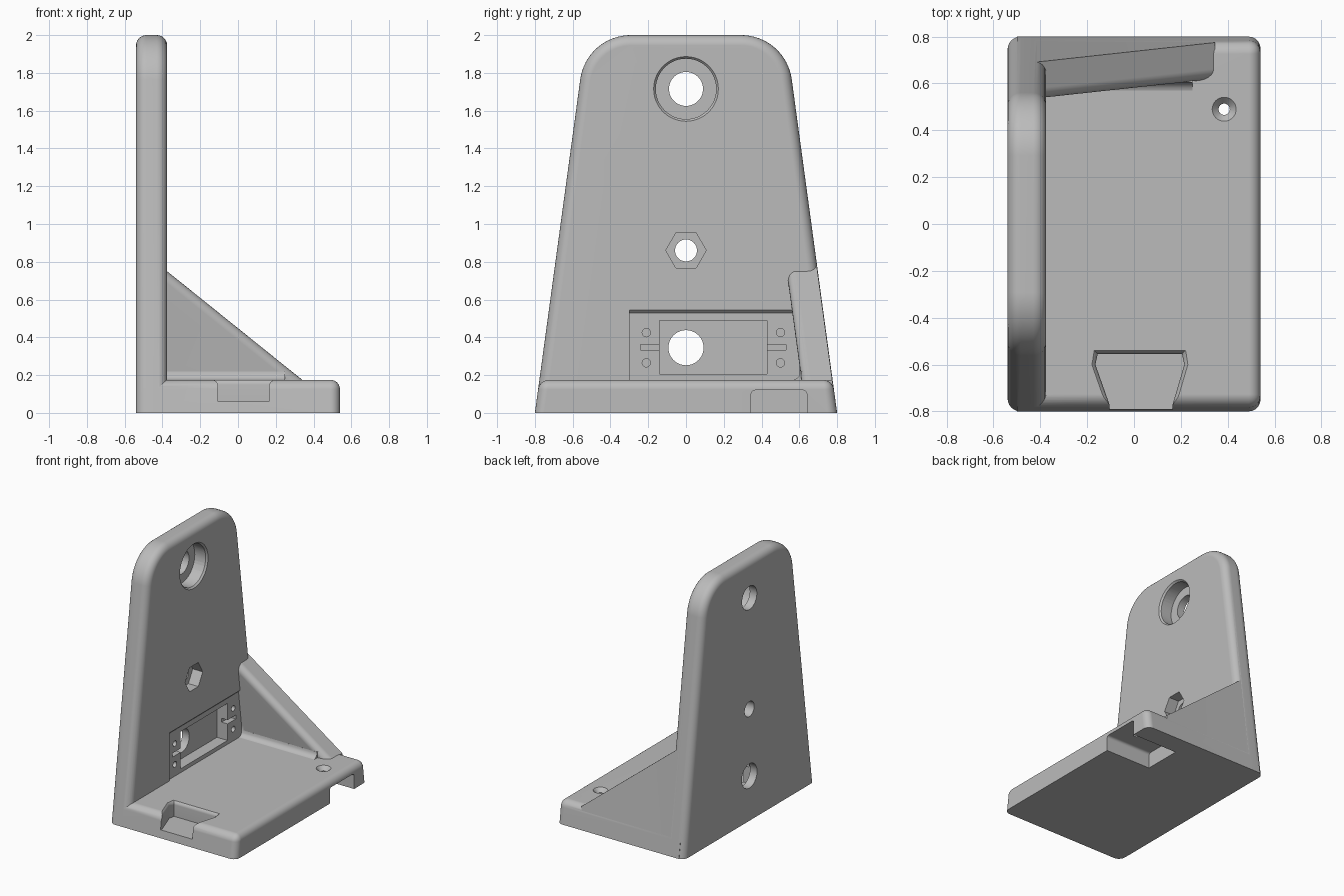
import bpy, bmesh
from math import sin, cos, pi, atan

cube = bpy.data.objects.get("Cube")
if cube:
    bpy.data.objects.remove(cube, do_unlink=True)

grey = bpy.data.materials.new("matte grey")
grey.use_nodes = True
grey.diffuse_color = (0.5, 0.5, 0.5, 1)
grey.node_tree.nodes["Principled BSDF"].inputs["Base Color"].default_value = (0.5, 0.5, 0.5, 1)

TAPER = 0.136               # inward lean of both end faces
BACK, FACE = -0.54, -0.375  # the two sides of the upright plate
TOP = 0.175                 # top of the base


def end_y(z, inset=0.0):
    return 0.8 - inset - TAPER * z


def loft(name, loops, bevel=0.0, pick=None, segments=6):
    """Closed solid through matching loops, with optional rounding of picked edges."""
    bm = bmesh.new()
    rows = [[bm.verts.new(p) for p in loop] for loop in loops]
    n = len(rows[0])
    for a, b in zip(rows, rows[1:]):
        for i in range(n):
            j = (i + 1) % n
            bm.faces.new((a[i], a[j], b[j], b[i]))
    bm.faces.new(rows[0])
    bm.faces.new(rows[-1])
    bmesh.ops.recalc_face_normals(bm, faces=bm.faces)
    if pick:
        edges = [e for e in bm.edges if pick(e.verts[0].co, e.verts[1].co)]
        bmesh.ops.bevel(bm, geom=edges, offset=bevel, offset_type='OFFSET',
                        segments=segments, profile=0.5, affect='EDGES')
        bmesh.ops.recalc_face_normals(bm, faces=bm.faces)
    mesh = bpy.data.meshes.new(name)
    bm.to_mesh(mesh)
    bm.free()
    mesh.materials.append(grey)
    obj = bpy.data.objects.new(name, mesh)
    bpy.context.collection.objects.link(obj)
    return obj


def box(name, x, y, z, **kw):
    loops = [[(px, y[0], z[0]), (px, y[1], z[0]), (px, y[1], z[1]), (px, y[0], z[1])] for px in x]
    return loft(name, loops, **kw)


def ring(x, y, z, r, n=48):
    return [(x, y + r * cos(2 * pi * i / n), z + r * sin(2 * pi * i / n)) for i in range(n)]


def bore(y, z, r, x0, x1=-0.3, n=48):
    return loft("bore", [ring(x0, y, z, r, n), ring(x1, y, z, r, n)])


def combine(target, tool, operation='DIFFERENCE'):
    tool.hide_render = True
    mod = target.modifiers.new("combine", 'BOOLEAN')
    mod.operation, mod.solver, mod.object = operation, 'EXACT', tool
    bpy.context.view_layer.objects.active = target
    bpy.ops.object.modifier_apply(modifier=mod.name)
    bpy.data.objects.remove(tool, do_unlink=True)


# Upright plate: tapered outline with large round shoulders
lean, radius, steps = atan(TAPER), 0.27, 16
cz = 2 - radius
cy = (0.8 * cos(lean) - cz * sin(lean) - radius) / cos(lean)
arc = [lean + (pi / 2 - lean) * i / steps for i in range(steps + 1)]
right = [(0.8, 0)] + [(cy + radius * cos(t), cz + radius * sin(t)) for t in arc]
outline = right + [(-y, z) for y, z in reversed(right)]
plate = loft("bracket", [[(x, y, z) for y, z in outline] for x in (BACK, FACE)], 0.055,
             lambda a, b: abs(a.x - b.x) < 1e-4 and max(a.z, b.z) > 0.01)

# Shallow servo panel with a sloped upper lip
combine(plate, loft("panel_cut", [
    [(x, -0.3, 0.1), (x, 0.6, 0.1), (x, 0.6, z), (x, -0.3, z)]
    for x, z in ((FACE - 0.015, 0.53), (FACE + 0.005, 0.55))]))

# Servo pocket, cable slots and screw holes
combine(plate, box("pocket_cut", (-0.48, -0.3), (-0.14, 0.43), (0.205, 0.49)))
for y0, y1 in ((-0.24, -0.13), (0.42, 0.53)):
    combine(plate, box("slot_cut", (-0.44, -0.3), (y0, y1), (0.332, 0.362)))
for y in (-0.21, 0.5):
    for z in (0.265, 0.425):
        combine(plate, bore(y, z, 0.022, -0.46, n=20))

# Through holes with the round and hexagonal recesses
for z, r in ((1.715, 0.09), (0.86, 0.058), (0.345, 0.093)):
    combine(plate, bore(0, z, r, -0.7))
combine(plate, bore(0, 1.715, 0.16, -0.48))
combine(plate, loft("rim_cut", [ring(x, 0, 1.715, r) for x, r in ((-0.39, 0.158), (-0.372, 0.174))]))
combine(plate, bore(0, 0.86, 0.107, -0.46, n=6))

# Base slab with rounded upper rim and outer corners
base = loft("base", [[(-0.5, -end_y(z), z), (0.54, -end_y(z), z), (0.54, end_y(z), z), (-0.5, end_y(z), z)]
                     for z in (0, TOP)], 0.05,
            lambda a, b: max(a.x, b.x) > 0 and (min(a.z, b.z) > 0.1 or abs(a.z - b.z) > 0.1))

# Dovetail slot in the front edge, flared at its rim
def dovetail(z, grow):
    return [(-0.105 - grow, -0.85, z), (0.165 + grow, -0.85, z), (0.165 + grow, -0.77, z),
            (0.215 + grow, -0.60, z), (0.205 + grow, -0.555 + grow, z),
            (-0.155 - grow, -0.555 + grow, z), (-0.165 - grow, -0.60, z), (-0.105 - grow, -0.77, z)]

combine(base, loft("dovetail_cut", [dovetail(z, g) for z, g in
                                    ((0.06, 0), (0.15, 0), (0.165, 0.005), (0.18, 0.02))]))
combine(plate, base, 'UNION')

# Gusset leaning with the end face, rounded along its inner slope
side = [(-0.47, 0.1), (0.345, 0.1), (0.345, 0.171), (-0.47, 0.826)]
gusset = loft("gusset", [[(x, end_y(z, d), z) for x, z in side] for d in (0.002, 0.165)], 0.05,
              lambda a, b: min(a.z, b.z) > 0.15 and abs(a.x - b.x) > 0.5 and a.y + b.y < 1.27)
combine(plate, gusset, 'UNION')

# Cove between gusset and base
foot = 0.045
cy = end_y(TOP + foot, 0.165) - foot
cove = [(cy + foot + 0.025, 0.219), (cy + foot + 0.025, 0.1), (cy, 0.1)]
cove += [(cy + foot * cos(t), 0.219 + foot * sin(t)) for t in [-pi / 2 + pi * i / 12 for i in range(7)]]
combine(plate, loft("cove", [[(x, y, z) for y, z in cove] for x in (-0.45, 0.25)]), 'UNION')

# Rear corner channel open to the side and underneath
combine(plate, box("channel_cut", (0.15, 0.7), (0.345, 0.64), (-0.1, 0.12), bevel=0.02, segments=4,
                   pick=lambda a, b: min(a.z, b.z) > 0.1 and abs(a.x - b.x) > 0.1))

# Countersunk screw hole above the channel
combine(plate, loft("countersink_cut", [
    [(0.385 + y, 0.49 + w, z) for _, y, w in ring(0, 0, 0, r, 32)]
    for z, r in ((0.08, 0.024), (0.145, 0.024), (0.177, 0.053))]))

# Smooth the fillets and keep the hard edges
bpy.ops.object.select_all(action='DESELECT')
plate.select_set(True)
bpy.context.view_layer.objects.active = plate
bpy.ops.object.shade_smooth_by_angle(angle=pi / 6)
weighted = plate.modifiers.new("weighted normals", 'WEIGHTED_NORMAL')
weighted.keep_sharp = True
